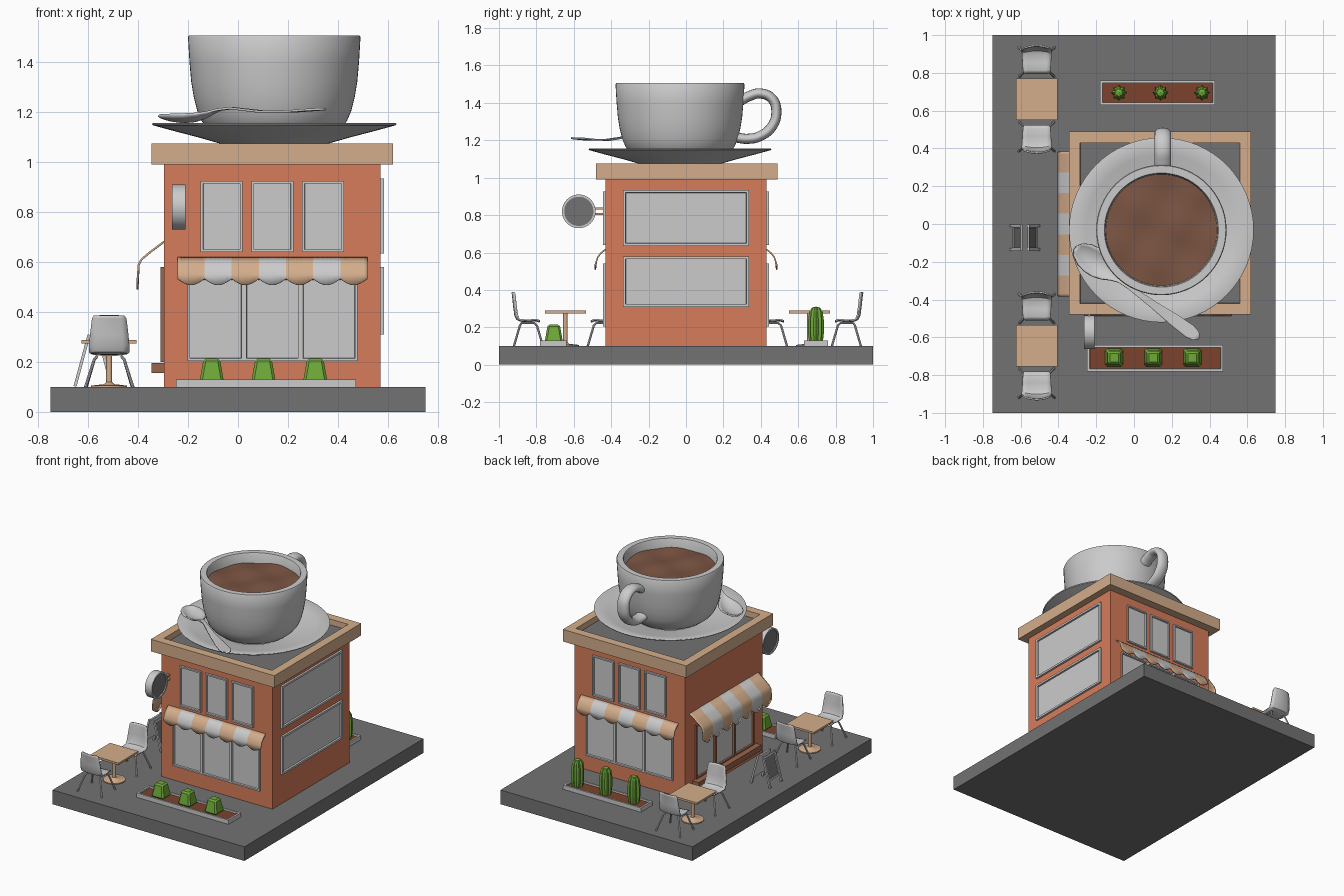
import bpy, bmesh
from math import pi, sin, cos, atan2, radians
from mathutils import Matrix, Vector

if "Cube" in bpy.data.objects:
    bpy.data.objects.remove(bpy.data.objects["Cube"])

T = lambda x, y, z: Matrix.Translation((x, y, z))
R = lambda deg, ax: Matrix.Rotation(radians(deg), 4, ax)


def mat(name, *rgb):
    m = bpy.data.materials.new(name)
    m.diffuse_color = (*rgb, 1)
    m.use_nodes = True
    m.node_tree.nodes["Principled BSDF"].inputs["Base Color"].default_value = m.diffuse_color
    return m


BRICK = mat("brick", 0.68, 0.2, 0.1)
TAN = mat("tan", 0.66, 0.42, 0.26)
DARK = mat("dark_grey", 0.17, 0.17, 0.17)
GREEN = mat("green", 0.16, 0.4, 0.04)
SOIL = mat("soil", 0.2, 0.055, 0.025)
COFFEE = mat("coffee", 0.2, 0.09, 0.055)
WOOD = mat("brown_wood", 0.32, 0.13, 0.07)
GREY = mat("light_grey", 0.6, 0.6, 0.6)


def finish(name, bm, mats=(), M=Matrix(), smooth=False, thick=0):
    me = bpy.data.meshes.new(name)
    bmesh.ops.recalc_face_normals(bm, faces=bm.faces)
    bm.to_mesh(me)
    bm.free()
    for m in mats:
        me.materials.append(m)
    o = bpy.data.objects.new(name, me)
    bpy.context.collection.objects.link(o)
    o.matrix_world = M
    if smooth:
        bpy.ops.object.select_all(action='DESELECT')
        o.select_set(True)
        bpy.context.view_layer.objects.active = o
        bpy.ops.object.shade_smooth_by_angle(angle=radians(40))
    if thick:
        s = o.modifiers.new("thickness", 'SOLIDIFY')
        s.thickness, s.offset = thick, 0
    return o


def tray(name, M, w, h, t, inset=0, depth=0, mats=()):
    """Box standing on local z=0; optional recessed panel in its +z face."""
    bm = bmesh.new()
    bmesh.ops.create_cube(bm, size=1, matrix=T(0, 0, t / 2) @ Matrix.Diagonal((w, h, t, 1)))
    if inset:
        bm.normal_update()
        f = max(bm.faces, key=lambda q: q.normal.z)
        bmesh.ops.inset_region(bm, faces=[f], thickness=inset)
        bmesh.ops.inset_region(bm, faces=[f], thickness=0.002)
        bmesh.ops.translate(bm, verts=f.verts, vec=(0, 0, -depth))
        f.material_index = len(mats) - 1 if mats else 0
    return finish(name, bm, mats, M)


def lathe(name, profile, M=Matrix(), n=64, mats=(), smooth=True):
    bm = bmesh.new()
    vs = [bm.verts.new((r, 0, z)) for r, z in profile]
    es = [bm.edges.new(p) for p in zip(vs, vs[1:])]
    bmesh.ops.spin(bm, geom=vs + es, axis=(0, 0, 1), cent=(0, 0, 0), angle=2 * pi, steps=n)
    bmesh.ops.remove_doubles(bm, verts=bm.verts, dist=1e-5)
    return finish(name, bm, mats, M, smooth)


def sheet(name, rows, M, thick, mats=(), stripe=0):
    bm = bmesh.new()
    g = [[bm.verts.new(p) for p in row] for row in rows]
    for a, b in zip(g, g[1:]):
        for i in range(len(a) - 1):
            f = bm.faces.new((a[i], a[i + 1], b[i + 1], b[i]))
            f.material_index = (i // stripe) % 2 if stripe else 0
    return finish(name, bm, mats, M, True, thick)


def tube(name, pts, radius, M=Matrix(), curved=False, res=2):
    cu = bpy.data.curves.new(name, 'CURVE')
    cu.dimensions, cu.bevel_depth, cu.bevel_resolution, cu.use_fill_caps = '3D', radius, res, True
    if curved:
        sp = cu.splines.new('BEZIER')
        sp.bezier_points.add(len(pts) - 1)
        for bp, p in zip(sp.bezier_points, pts):
            bp.co, bp.handle_left_type, bp.handle_right_type = p, 'AUTO', 'AUTO'
    else:
        sp = cu.splines.new('POLY')
        sp.points.add(len(pts) - 1)
        for q, p in zip(sp.points, pts):
            q.co = (*p, 1)
    tmp = bpy.data.objects.new(name + "_path", cu)
    bm = bmesh.new()
    bpy.context.collection.objects.link(tmp)
    me = bpy.data.meshes.new_from_object(tmp.evaluated_get(bpy.context.evaluated_depsgraph_get()))
    bm.from_mesh(me)
    bpy.data.objects.remove(tmp)
    return finish(name, bm, (), M, True)


# Ground, walls, roof
CX = 0.1375
tray("ground_slab", Matrix(), 1.5, 2, 0.1, mats=[DARK])
tray("walls", T(CX, 0, 0.1), 0.865, 0.86, 0.9, mats=[BRICK])
tray("roof_parapet", T(CX, 0.005, 0.99), 0.965, 0.97, 0.085, 0.085, 0.04, [TAN, DARK])


def wall(a, u=0, z=0):
    """Matrix on a wall: a=0 front, 90 right, 180 back, -90 left."""
    d = 0.43 if a % 180 == 0 else 0.4325
    return T(CX, 0, 0) @ R(a, 'Z') @ T(u, -d, z)


def window(name, a, u, z0, z1, w, mats=(), ins=0.014):
    tray(name, wall(a, u, (z0 + z1) / 2) @ R(90, 'X'), w, z1 - z0, 0.014, ins, 0.012, mats)


def awning(name, a, width, profile, drop):
    seg, n = 8, 7
    rows = []
    for k, (d, z) in enumerate(profile):
        last = k == len(profile) - 1
        rows.append([(width * (i / (seg * n) - 0.5), -d, z - (drop * sin(pi * (i % seg) / seg) if last else 0))
                     for i in range(seg * n + 1)])
    sheet(name, rows, wall(a), 0.008, [TAN, GREY], seg)


# Windows and awnings
for a, side in ((0, "front"), (180, "back")):
    for i in (-1, 0, 1):
        window(side + "_upper_window", a, i * 0.203, 0.64, 0.925, 0.168)
        window(side + "_shop_window", a, i * 0.2267, 0.205, 0.54, 0.2267)
    awning(side + "_awning", a, 0.76, [(0, 0.617), (0.025, 0.597), (0.042, 0.575), (0.05, 0.55), (0.055, 0.533)], 0.025)
for z0, z1 in ((0.31, 0.58), (0.635, 0.935)):
    window("right_window", 90, 0, z0, z1, 0.675, ins=0.02)
awning("left_awning", -90, 0.765, [(0, 0.682), (0.05, 0.645), (0.09, 0.612), (0.102, 0.59), (0.107, 0.525)], 0.035)
for i in (-1, 0, 1):
    window("left_shop_window", -90, i * 0.215, 0.2, 0.58, 0.215, [WOOD, GREY])
tray("left_ledge", T(-0.32, 0, 0.157), 0.05, 0.7, 0.04, mats=[WOOD])

# Saucer, cup, coffee, handle
C = T(0.145, -0.032, 0)
lathe("saucer", [(0, 1.03), (0.2, 1.03), (0.22, 1.075), (0.30, 1.098), (0.4, 1.124), (0.485, 1.147), (0.489, 1.153),
                 (0.483, 1.156), (0.4, 1.138), (0.3, 1.115), (0.22, 1.1), (0.2, 1.092), (0, 1.092)], C)
lathe("cup", [(0, 1.088), (0.17, 1.088), (0.2, 1.094), (0.235, 1.11), (0.267, 1.135), (0.291, 1.165), (0.308, 1.205),
              (0.322, 1.26), (0.332, 1.32), (0.339, 1.4), (0.345, 1.5), (0.341, 1.506), (0.302, 1.506), (0.298, 1.5),
              (0.294, 1.42), (0.27, 1.3), (0.2, 1.16), (0, 1.13)], C)
coffee = lathe("coffee", [(0.0246 * i, 1.44) for i in range(13)], C, 64, [COFFEE])
for v in coffee.data.vertices:
    v.co.z += 0.007 * sin(17 * v.co.x + 5 * v.co.y) * cos(19 * v.co.y - 6 * v.co.x)
tube("cup_handle", [(0, 0.29, 1.41), (0, 0.335, 1.435), (0, 0.4, 1.45), (0, 0.462, 1.42), (0, 0.483, 1.35),
                    (0, 0.46, 1.275), (0, 0.395, 1.222), (0, 0.33, 1.208), (0, 0.265, 1.215)],
     0.027, T(0.152, 0, 0) @ Matrix.Diagonal((1.6, 1, 1, 1)), True, 6)

# Spoon: stations of length, half width, height, bowl dip
spoon = [(0, 0.012, 1.185, 0), (0.02, 0.04, 1.187, 0.012), (0.06, 0.063, 1.189, 0.023), (0.11, 0.073, 1.19, 0.03),
         (0.16, 0.07, 1.191, 0.028), (0.21, 0.053, 1.194, 0.018), (0.25, 0.03, 1.2, 0.006), (0.29, 0.015, 1.21, 0),
         (0.35, 0.012, 1.216, 0), (0.5, 0.02, 1.202, 0), (0.65, 0.033, 1.203, 0), (0.75, 0.037, 1.209, 0),
         (0.79, 0.028, 1.211, 0), (0.812, 0.008, 1.212, 0)]
sheet("spoon", [[(s, w * j / 4, z - d * (1 - (j / 4) ** 2)) for j in range(-4, 5)] for s, w, z, d in spoon],
      T(-0.31, -0.125, 0) @ Matrix.Rotation(atan2(-0.48, 0.655), 4, 'Z'), 0.009)

# Planters with bushes in front and ribbed cacti behind
tray("front_planter", T(0.112, -0.71, 0.1), 0.72, 0.14, 0.03, 0.018, 0.01, [GREY, SOIL])
tray("back_planter", T(0.125, 0.695, 0.1), 0.61, 0.13, 0.03, 0.018, 0.01, [GREY, SOIL])
for i in (-1, 0, 1):
    bm = bmesh.new()
    bmesh.ops.create_cube(bm, size=1, matrix=Matrix.Diagonal((0.098, 0.098, 0.095, 1)))
    for v in bm.verts:
        if v.co.z > 0:
            v.co.x *= 0.66
            v.co.y *= 0.66
    bmesh.ops.bevel(bm, geom=bm.edges[:], offset=0.01, segments=1, affect='EDGES')
    finish("bush", bm, [GREEN], T(0.102 + i * 0.207, -0.707, 0.167))
    cactus = lathe("cactus", [(0, 0), (0.036, 0), (0.042, 0.05), (0.042, 0.12), (0.036, 0.165), (0.022, 0.187), (0, 0.193)],
                   T(0.14 + i * 0.22, 0.695, 0.118), 16, [GREEN], False)
    for v in cactus.data.vertices:
        if round(atan2(v.co.y, v.co.x) / (pi / 8)) % 2:
            v.co.x *= 0.78
            v.co.y *= 0.78

# Round hanging sign, left blank
S = T(-0.237, -0.573, 0.82) @ R(90, 'Y')
lathe("sign_rim", [(0.078, -0.027), (0.09, -0.027), (0.09, 0.027), (0.078, 0.027), (0.078, -0.027)], S, 40)
lathe("sign_disc", [(0, -0.02), (0.079, -0.02), (0.079, 0.02), (0, 0.02)], S, 40, [DARK])
for z in (0.8, 0.83):
    tray("sign_bracket", T(-0.237, -0.457, z), 0.015, 0.06, 0.012, mats=[TAN])

# Pavement board, left blank
th = 15.2
for a in (90, -90):
    M = T(-0.578, -0.072, 0) @ R(a, 'Z') @ T(0, -0.04, 0.205) @ R(90 - th, 'X')
    tray("board_panel", M @ T(0, 0.02, 0), 0.125, 0.165, 0.01, 0.014, 0.005, [GREY, DARK])
    for x in (-0.063, 0.063):
        tray("board_leg", M @ T(x, 0, 0), 0.014, 0.214, 0.012)


def chair(M):
    prof = [(0, 0.387, 0.06), (0.003, 0.375, 0.068), (0.01, 0.31, 0.076), (0.016, 0.265, 0.08), (0.026, 0.243, 0.08),
            (0.045, 0.234, 0.078), (0.09, 0.232, 0.076), (0.13, 0.236, 0.073), (0.148, 0.228, 0.07)]
    rows = [[(w * j / 3, y + (0.012 * (j / 3) ** 2 if z > 0.24 else 0), z + (0.006 * (j / 3) ** 2 if z < 0.24 else 0))
             for j in range(-3, 4)] for y, z, w in prof]
    sheet("chair_shell", rows, M, 0.008)
    for s in (-1, 1):
        tube("chair_legs", [(s * 0.095, 0.01, 0.1), (s * 0.06, 0.042, 0.21), (s * 0.05, 0.05, 0.222),
                            (s * 0.05, 0.12, 0.222), (s * 0.06, 0.133, 0.21), (s * 0.092, 0.165, 0.1)], 0.006, M)


# Tables, each with two facing chairs
for cy in (-0.645, 0.66):
    M = T(-0.515, cy, 0)
    tray("table_top", M @ T(0, 0, 0.275), 0.22, 0.22, 0.014, mats=[TAN])
    lathe("table_pedestal", [(0, 0.1), (0.072, 0.1), (0.072, 0.106), (0.02, 0.112), (0.012, 0.12), (0.012, 0.276), (0, 0.276)],
          M, 24, [TAN])
    for a in (0, 180):
        chair(M @ R(a, 'Z') @ T(0, -0.285, 0))
